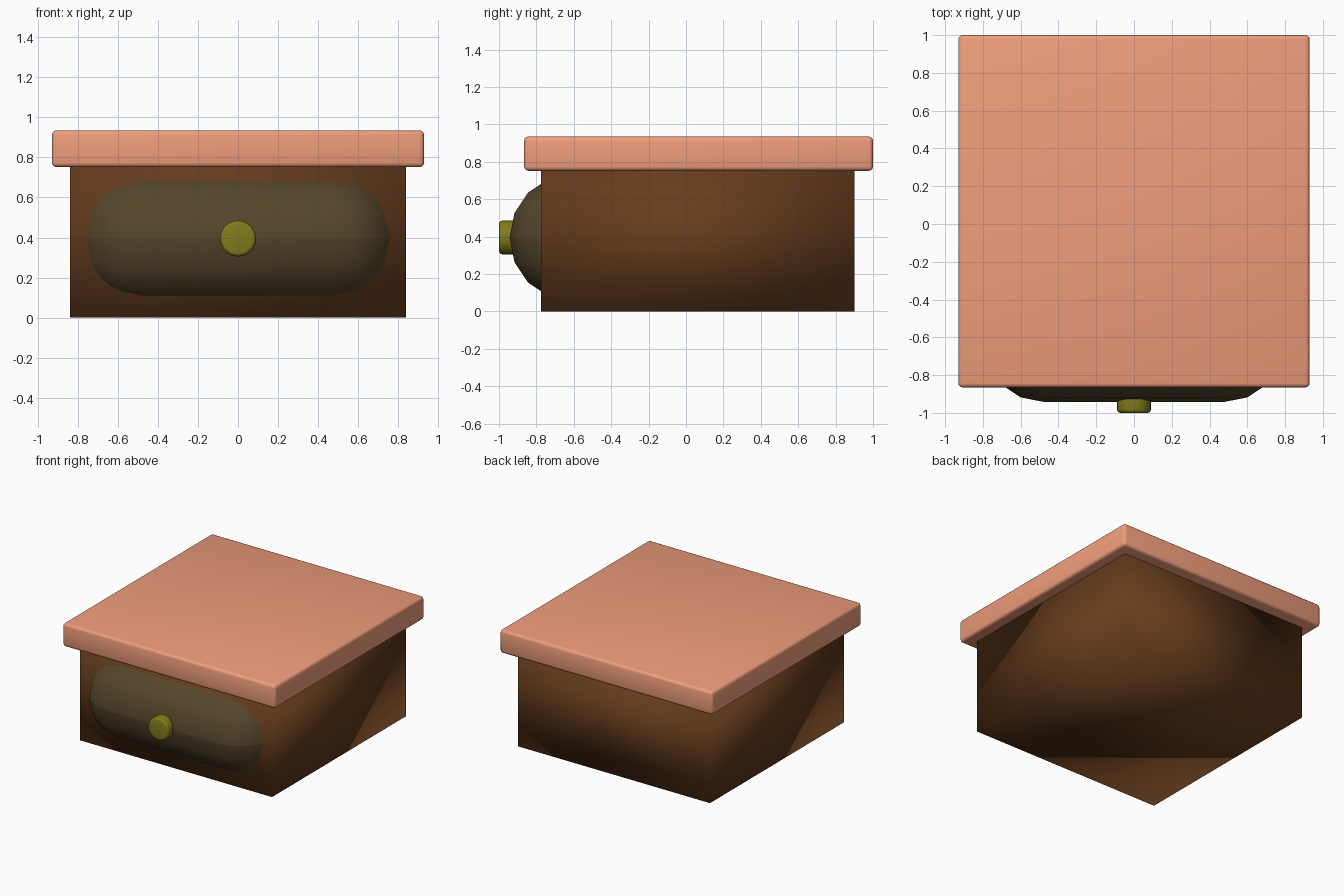
import bpy, bmesh, math
from mathutils import Matrix

if "Cube" in bpy.data.objects:
    bpy.data.objects.remove(bpy.data.objects["Cube"])


def finish(name, bm, color, bevel=0, segments=1):
    """Turn a bmesh into a smooth-shaded, coloured object with rounded edges."""
    if bevel:
        sharp = [e for e in bm.edges if e.calc_face_angle(0) > math.radians(40)]
        bmesh.ops.bevel(bm, geom=sharp, offset=bevel, segments=segments,
                        profile=0.5, affect='EDGES')
        bmesh.ops.remove_doubles(bm, verts=bm.verts, dist=0.0005)
    for f in bm.faces:
        f.smooth = True
    bmesh.ops.recalc_face_normals(bm, faces=bm.faces)
    mesh = bpy.data.meshes.new(name)
    bm.to_mesh(mesh)
    bm.free()
    mat = bpy.data.materials.new(name + "_colour")
    mat.diffuse_color = (*color, 1)
    mat.use_nodes = True
    mat.node_tree.nodes["Principled BSDF"].inputs["Base Color"].default_value = mat.diffuse_color
    mesh.materials.append(mat)
    obj = bpy.data.objects.new(name, mesh)
    bpy.context.collection.objects.link(obj)
    return obj


def box(name, x, y, z, color, bevel=0, segments=1):
    bm = bmesh.new()
    size = [b - a for a, b in (x, y, z)]
    mid = [(a + b) / 2 for a, b in (x, y, z)]
    bmesh.ops.create_cube(bm, size=1, matrix=Matrix.Translation(mid) @ Matrix.Diagonal((*size, 1)))
    return finish(name, bm, color, bevel, segments)


# Cabinet body, softly shaded plain box
box("cabinet_body", (-0.84, 0.84), (-0.775, 0.90), (0, 0.755), (0.13, 0.045, 0.012))

# Overhanging top with slightly rounded edges
box("table_top", (-0.93, 0.93), (-0.865, 1.0), (0.752, 0.935), (0.87, 0.34, 0.2), 0.022, 3)

# Bulging drawer front, rounded to half its height
R = 0.337
box("drawer_front", (-0.81, 0.81), (-0.943, -0.943 + 2 * R + 0.004),
    (0.395 - R - 0.002, 0.395 + R + 0.002), (0.09, 0.06, 0.023), R, 4)

# Round knob
bm = bmesh.new()
bmesh.ops.create_cone(bm, cap_ends=True, segments=24, radius1=0.09, radius2=0.09, depth=0.13,
                      matrix=Matrix.Translation((0, -0.935, 0.395)) @ Matrix.Rotation(math.pi / 2, 4, 'X'))
finish("drawer_knob", bm, (0.22, 0.2, 0.012), 0.018, 3)
